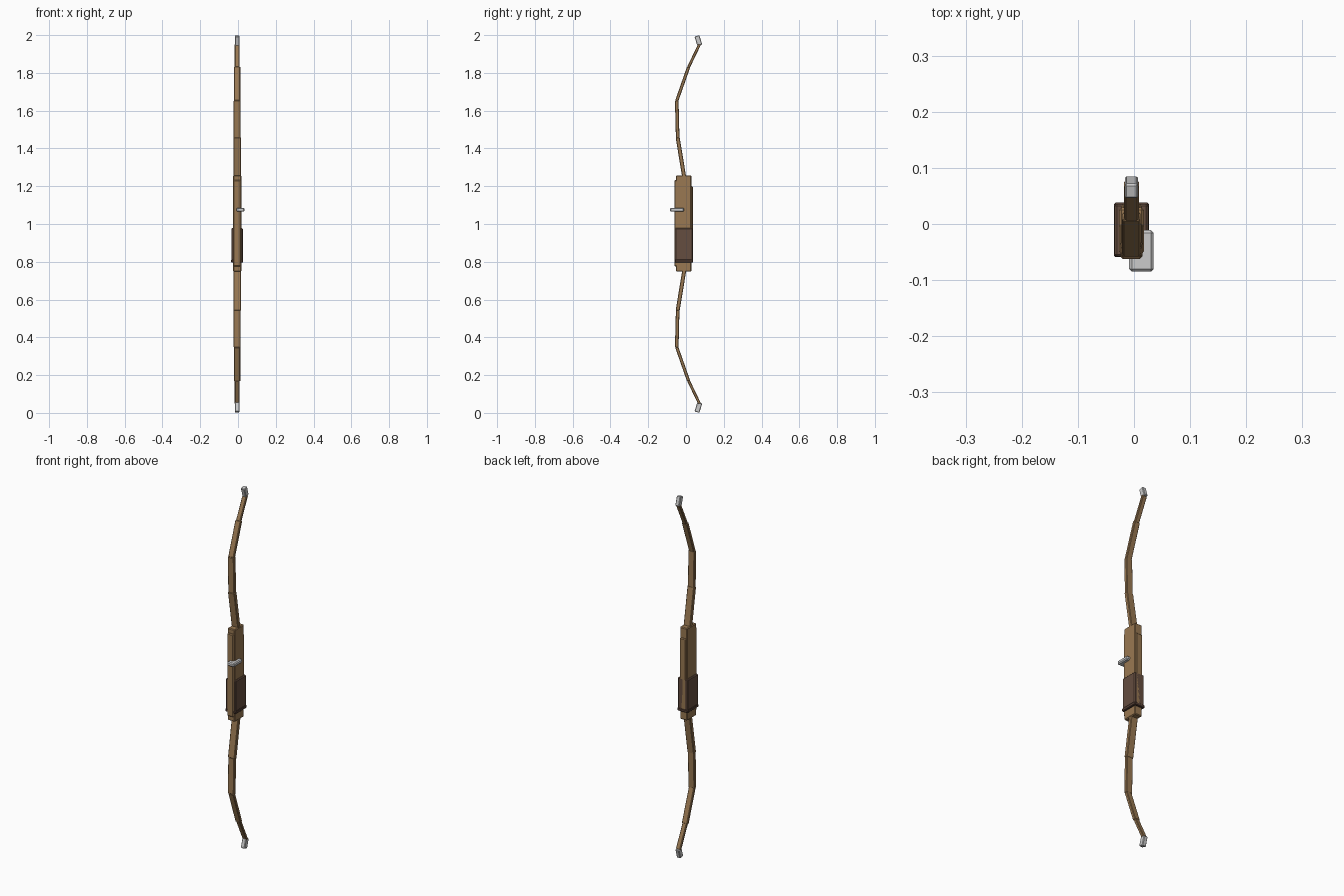
import bpy
from mathutils import Vector

if "Cube" in bpy.data.objects:
    bpy.data.objects.remove(bpy.data.objects["Cube"])

CX = -0.0045  # bow centre line; the arrow rest sticks out to +x


def material(name, rgb):
    m = bpy.data.materials.new(name)
    m.diffuse_color = (*rgb, 1)
    m.use_nodes = True
    m.node_tree.nodes["Principled BSDF"].inputs["Base Color"].default_value = m.diffuse_color
    return m


wood = material("wood", (0.32, 0.19, 0.085))
leather = material("leather", (0.13, 0.075, 0.05))
dark_leather = material("dark_leather", (0.09, 0.05, 0.035))


def box(name, centre, size, mat=None, bevel=0.004, direction=None):
    bpy.ops.mesh.primitive_cube_add(size=1, location=centre)
    ob = bpy.context.object
    ob.name = name
    ob.scale = size
    bpy.ops.object.transform_apply(location=False, rotation=False, scale=True)
    if direction is not None:
        ob.rotation_euler.x = -Vector((direction.z, direction.y)).angle_signed(Vector((1, 0)))
    if bevel:
        b = ob.modifiers.new("bevel", 'BEVEL')
        b.width = bevel
        b.segments = 1
    if mat:
        ob.data.materials.append(mat)
    return ob


def block(name, x, y, z, mat=None, bevel=0.004):
    lo, hi = Vector((x[0], y[0], z[0])), Vector((x[1], y[1], z[1]))
    return box(name, (lo + hi) / 2, hi - lo, mat, bevel)


def bar(name, p, q, width, thick, mat=None, extra=0.004, bevel=0.003):
    # box running from p to q in the y-z plane
    a, b = Vector((CX, *p)), Vector((CX, *q))
    d = b - a
    ob = box(name, (a + b) / 2, (width, thick, d.length + extra), mat, bevel)
    ob.rotation_mode = 'QUATERNION'
    ob.rotation_quaternion = Vector((0, 0, 1)).rotation_difference(d)
    return ob


# riser with belly and back slabs
block("riser", (CX - 0.022, CX + 0.022), (-0.053, 0.029), (0.748, 1.257), wood)
block("belly_slab", (CX - 0.0195, CX + 0.0195), (-0.062, -0.03), (0.776, 1.232), wood)
block("back_slab", (CX - 0.0185, CX + 0.0185), (0.0, 0.036), (0.80, 1.20), wood)

# leather grip and its lower band
block("grip_wrap", (CX - 0.03, CX + 0.03), (-0.058, 0.036), (0.808, 0.978), leather)
block("grip_band", (CX - 0.0315, CX + 0.0315), (-0.059, 0.038), (0.795, 0.812), dark_leather, 0.003)

# arrow rest
block("arrow_rest", (-0.009, 0.035), (-0.085, -0.011), (1.065, 1.086), None, 0.005)

# limbs: stepped bars following the recurve, mirrored about z = 1
path = [(-0.009, 1.245), (-0.044, 1.457), (-0.049, 1.652), (0.013, 1.829), (0.071, 1.950)]
widths = [0.041, 0.038, 0.033, 0.026]
thicks = [0.021, 0.019, 0.017, 0.015]
for side, s in (("upper", 1), ("lower", -1)):
    pts = [(y, 1 + s * (z - 1)) for y, z in path]
    for i in range(4):
        bar(f"{side}_limb_{i + 1}", pts[i], pts[i + 1], widths[i], thicks[i], wood)
    # grey nock tip, angled back toward the belly
    bar(f"{side}_tip", (0.073, 1 + s * 0.946), (0.058, 1 + s * 0.996),
        0.023, 0.027, None, 0.0, 0.003)
